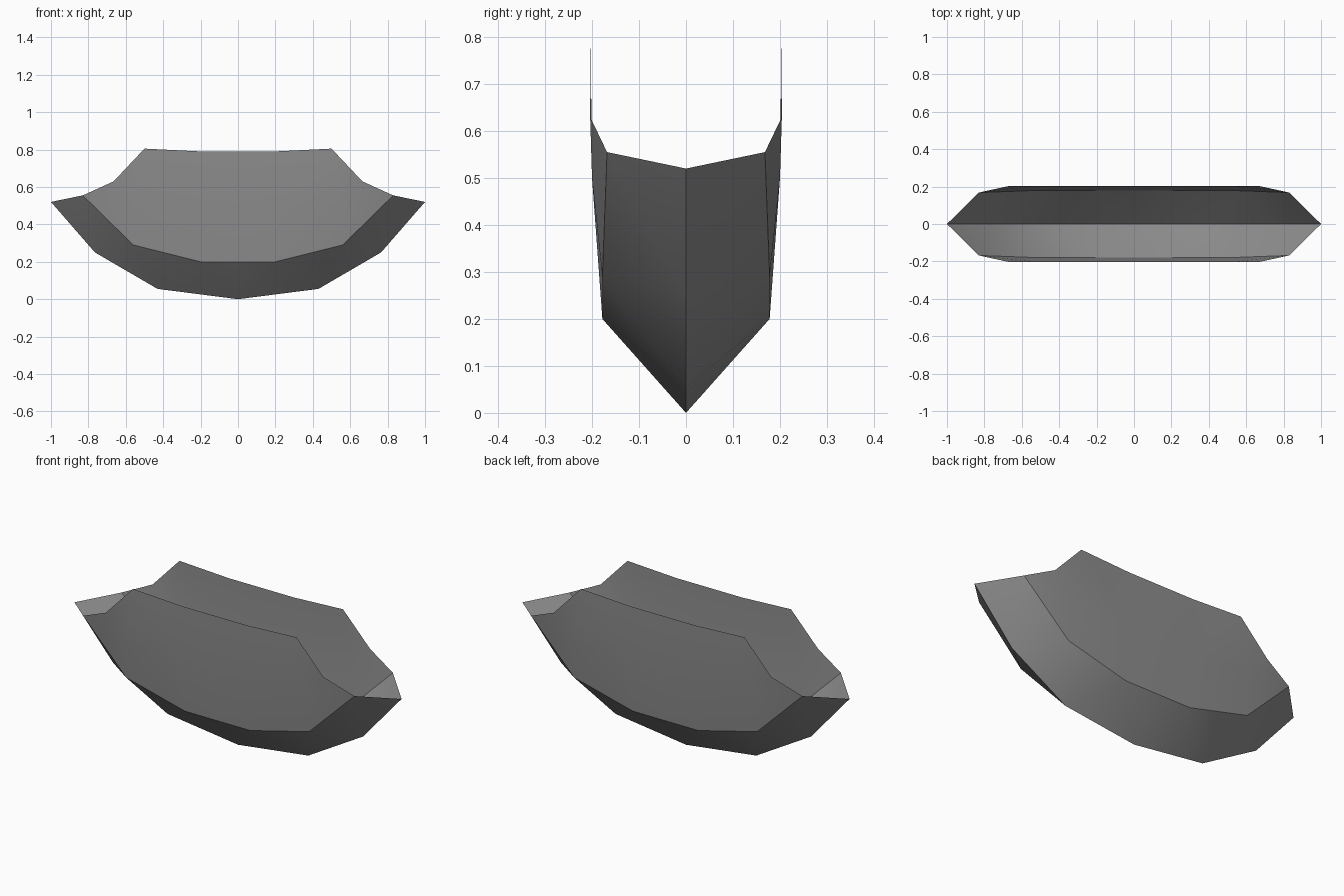
import bpy, bmesh, math

if "Cube" in bpy.data.objects:
    bpy.data.objects.remove(bpy.data.objects["Cube"])

# One flat grey for the whole shell
grey = bpy.data.materials.new("dark_grey")
grey.diffuse_color = (0.27, 0.27, 0.27, 1)
grey.use_nodes = True
grey.node_tree.nodes["Principled BSDF"].inputs["Base Color"].default_value = grey.diffuse_color

# Rows of points for one quarter of the open, folded shell
points = {
    # keel line
    "K0": (0, 0, 0), "K1": (0.43, 0, 0.055), "K2": (0.765, 0, 0.25), "K3": (1, 0, 0.52),
    # crease between keel strip and side panel
    "L0": (0, -0.178, 0.2), "L1": (0.2, -0.178, 0.2),
    "L2": (0.56, -0.178, 0.29), "L3": (0.83, -0.168, 0.555),
    # slight bulge across the side panel
    "M0": (0, -0.2, 0.5), "M1": (0.2, -0.2, 0.5), "M2": (0.55, -0.2, 0.5),
    # top rim
    "T0": (0, -0.203, 0.79), "T1": (0.2, -0.203, 0.79),
    "T2": (0.5, -0.203, 0.805), "T3": (0.665, -0.204, 0.63),
}
keel_faces = "K0 L1 L0,K0 K1 L1,K1 L2 L1,K1 K2 L2,K2 L3 L2,K2 K3 L3"
panel_faces = ("L0 L1 M1 M0,L1 L2 M2 M1,L2 L3 M2,L3 T3 M2,"
               "M2 T3 T2,M1 M2 T2 T1,M0 M1 T1 T0")

bm = bmesh.new()
verts = {name: bm.verts.new(co) for name, co in points.items()}
for face in (keel_faces + "," + panel_faces).split(","):
    bm.faces.new([verts[n] for n in face.split()])
mesh = bpy.data.meshes.new("folded_shell")
bm.to_mesh(mesh)
bm.free()
mesh.materials.append(grey)

shell = bpy.data.objects.new("folded_shell", mesh)
bpy.context.collection.objects.link(shell)
bpy.context.view_layer.objects.active = shell
shell.select_set(True)

# Mirror to both ends and both sides, then soften the shallow creases
mirror = shell.modifiers.new("mirror", 'MIRROR')
mirror.use_axis = (True, True, False)
mirror.merge_threshold = 0.001
bpy.ops.object.modifier_apply(modifier=mirror.name)
bpy.ops.object.shade_smooth_by_angle(angle=math.radians(30))
